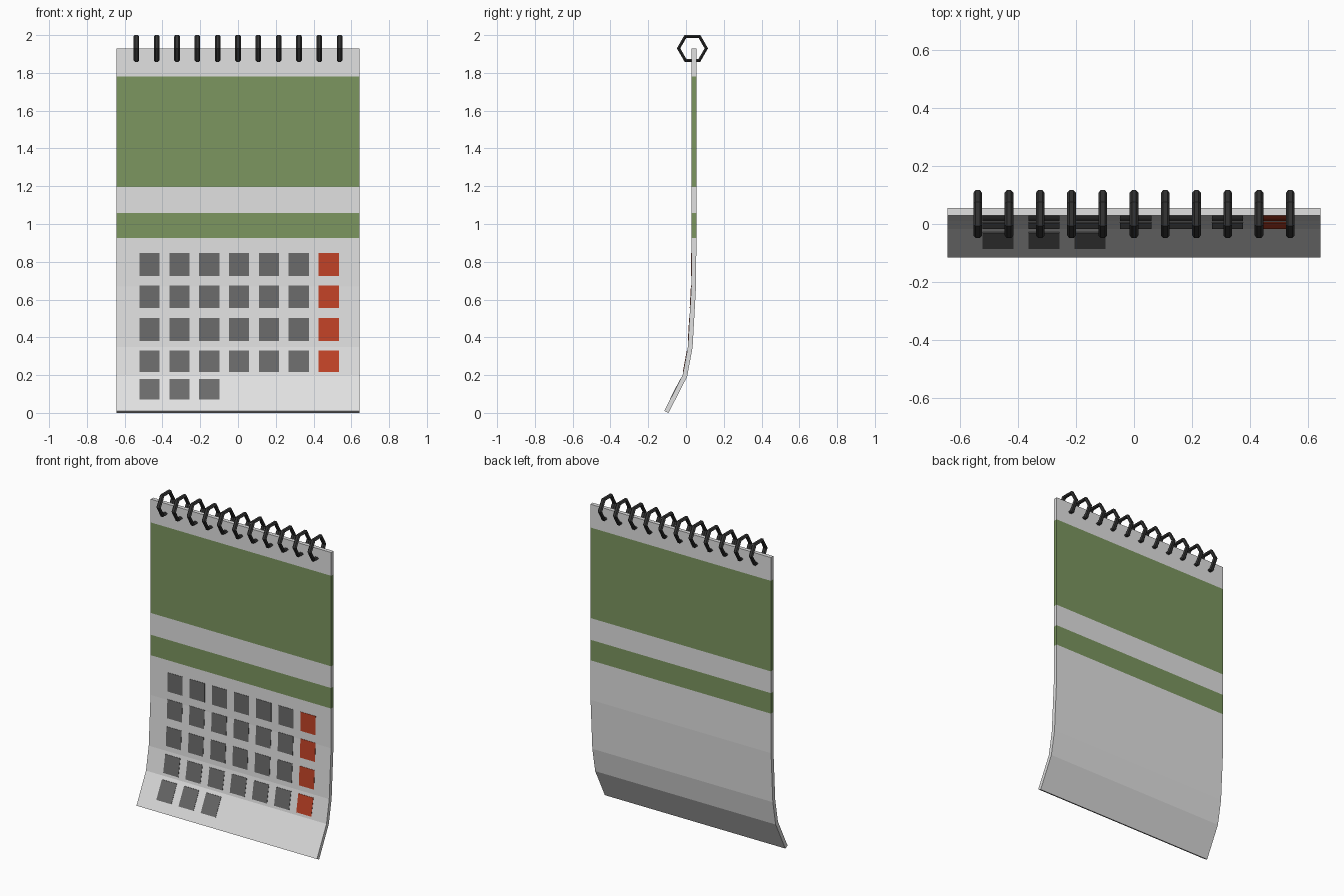
import bpy, bmesh, math
from mathutils import Vector

if "Cube" in bpy.data.objects:
    bpy.data.objects.remove(bpy.data.objects["Cube"])


def material(name, rgb):
    m = bpy.data.materials.new(name)
    m.diffuse_color = (*rgb, 1)
    m.use_nodes = True
    m.node_tree.nodes["Principled BSDF"].inputs["Base Color"].default_value = m.diffuse_color
    return m


paper = material("paper grey", (0.75, 0.75, 0.75))
green = material("green", (0.20, 0.305, 0.115))
grey = material("day grey", (0.145, 0.145, 0.145))
red = material("holiday red", (0.53, 0.055, 0.02))
wire = material("wire black", (0.035, 0.035, 0.035))


def finish(bm, name, mats):
    bmesh.ops.recalc_face_normals(bm, faces=bm.faces)
    me = bpy.data.meshes.new(name)
    bm.to_mesh(me)
    bm.free()
    for m in mats:
        me.materials.append(m)
    ob = bpy.data.objects.new(name, me)
    bpy.context.collection.objects.link(ob)
    return ob


# Page block: front profile (y, z) curling forward at the bottom
HALF, THICK = 0.643, 0.025
PROFILE = [(0.03, 1.93), (0.03, 0.925), (0.028, 0.67), (0.010, 0.35),
           (-0.018, 0.2), (-0.115, 0.011)]
BANDS = [(1.197, 1.78), (0.925, 1.057)]
pts = [(0.03, z) for z in (1.93, 1.78, 1.197, 1.057)] + PROFILE[1:]


def back_normal(a, b):
    d = Vector((b[0] - a[0], b[1] - a[1])).normalized()
    return Vector((-d.y, d.x))


bm = bmesh.new()
rows = []
for i, p in enumerate(pts):
    n0 = back_normal(pts[max(i - 1, 0)], pts[max(i, 1)])
    j = min(i, len(pts) - 2)
    n1 = back_normal(pts[j], pts[j + 1])
    n = (n0 + n1).normalized()
    q = Vector(p) + n * THICK / n.dot(n0)
    rows.append([bm.verts.new((x, y, z)) for x, y, z in
                 ((-HALF, *p), (HALF, *p), (HALF, *q), (-HALF, *q))])
for a, b in zip(rows, rows[1:]):
    mid = (a[0].co.z + b[0].co.z) / 2
    for k in range(4):
        f = bm.faces.new((a[k], a[(k + 1) % 4], b[(k + 1) % 4], b[k]))
        f.material_index = int(any(lo < mid < hi for lo, hi in BANDS))
bm.faces.new(rows[0])
bm.faces.new(rows[-1])
finish(bm, "calendar_pages", [paper, green])


# Day squares: thin plates lying on the curled front
def front_y(z):
    for (y0, z0), (y1, z1) in zip(PROFILE, PROFILE[1:]):
        if z >= z1:
            return y0 + (y1 - y0) * (z0 - z) / (z0 - z1)
    return PROFILE[-1][0]


DAY_ROWS = [(0.725, 0.847), (0.556, 0.675), (0.381, 0.503),
            (0.217, 0.33), (0.07, 0.18)]
bm = bmesh.new()
for r, (lo, hi) in enumerate(DAY_ROWS):
    for c in range(7 if r < 4 else 3):
        x = -0.468 + c * 0.158
        ring = []
        for off in (-0.002, 0.004):
            ring += [bm.verts.new((x + sx * 0.0535, front_y(z) + off, z))
                     for sx, z in ((-1, lo), (1, lo), (1, hi), (-1, hi))]
        a, b = ring[:4], ring[4:]
        faces = [bm.faces.new(a), bm.faces.new(b[::-1])]
        faces += [bm.faces.new((a[k], b[k], b[(k + 1) % 4], a[(k + 1) % 4]))
                  for k in range(4)]
        for f in faces:
            f.material_index = int(c == 6)
finish(bm, "day_squares", [grey, red])

# Binding rings: six-sided hoops with a flattened section
bm = bmesh.new()
for i in range(11):
    x = -0.538 + i * 0.1076
    loops = []
    for s in range(6):
        t = s * math.pi / 3
        loop = []
        for k in range(6):
            u = k * math.pi / 3
            rad = 0.0735 + 0.009 * math.cos(math.pi / 6 + u) / math.cos(math.pi / 6)
            loop.append(bm.verts.new((x + 0.015 * math.sin(math.pi / 6 + u),
                                      0.034 + rad * math.cos(t),
                                      1.93 + rad * math.sin(t))))
        loops.append(loop)
    for s in range(6):
        a, b = loops[s], loops[(s + 1) % 6]
        for k in range(6):
            bm.faces.new((a[k], a[(k + 1) % 6], b[(k + 1) % 6], b[k]))
finish(bm, "binding_rings", [wire])
